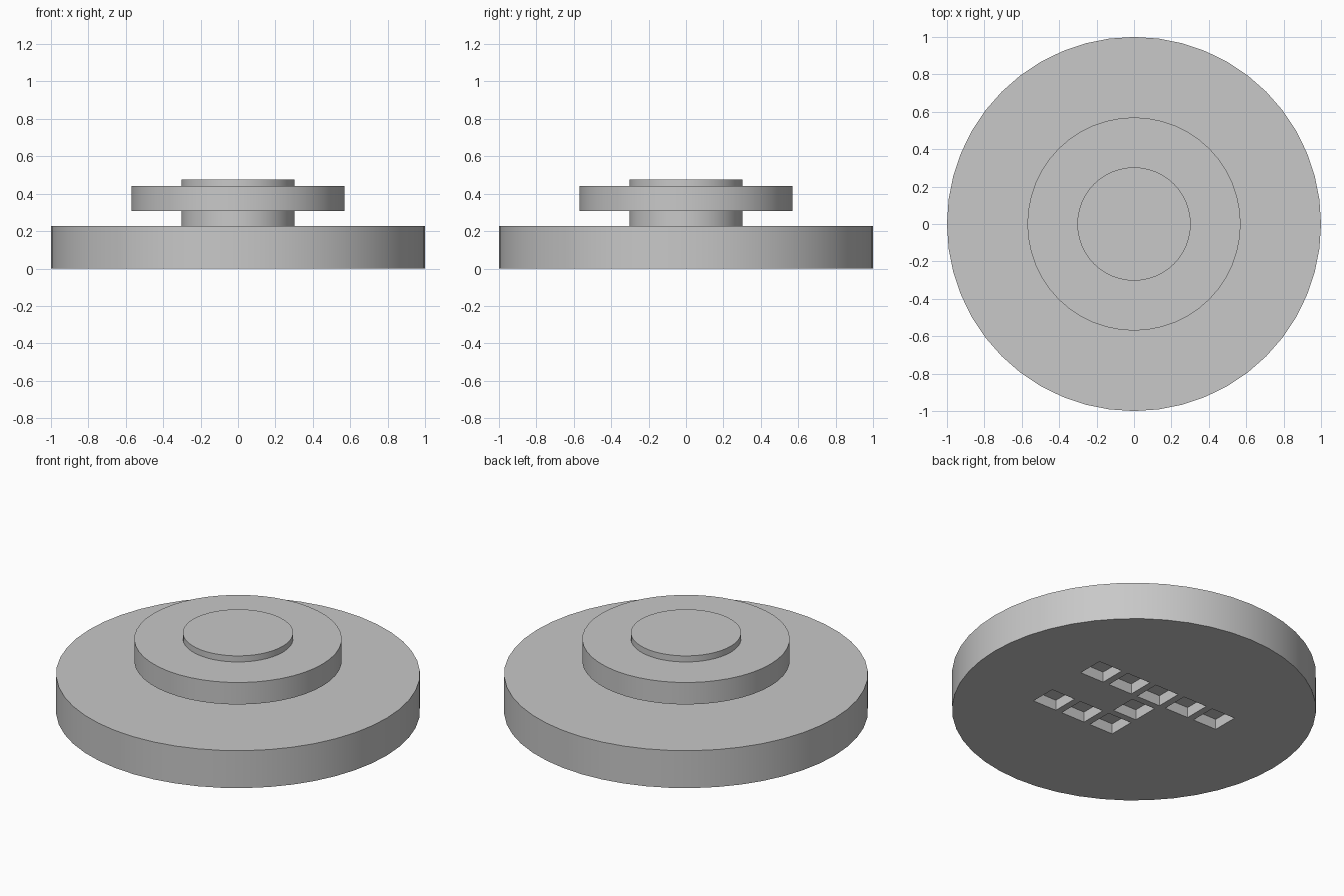
import bpy
import math

cube = bpy.data.objects.get("Cube")
if cube:
    bpy.data.objects.remove(cube, do_unlink=True)

# Single plain grey
grey = bpy.data.materials.new("plain_grey")
grey.use_nodes = True
colour = (0.58, 0.58, 0.58, 1)
grey.diffuse_color = colour
grey.node_tree.nodes["Principled BSDF"].inputs["Base Color"].default_value = colour


def disc(name, radius, low, high):
    """Upright cylinder between two heights."""
    bpy.ops.mesh.primitive_cylinder_add(
        vertices=48, radius=radius, depth=high - low, location=(0, 0, (low + high) / 2))
    part = bpy.context.object
    part.name = name
    part.data.materials.append(grey)
    return part


def smooth(part):
    bpy.ops.object.select_all(action="DESELECT")
    part.select_set(True)
    bpy.context.view_layer.objects.active = part
    bpy.ops.object.shade_smooth_by_angle(angle=math.radians(30))


# Stacked round parts
base = disc("base_disc", 1, 0, 0.227)
neck = disc("lower_neck", 0.303, 0.227, 0.307)
collar = disc("collar_disc", 0.57, 0.307, 0.44)
cap = disc("top_cap", 0.303, 0.44, 0.477)

# Square recesses in the underside, laid out on a grid
PITCH, SIZE, DEPTH = 0.202, 0.16, 0.063
rows = {1: range(-2, 3), 0: (0,), -1: range(0, 3)}
for row, columns in rows.items():
    for column in columns:
        bpy.ops.mesh.primitive_cube_add(size=1, location=(column * PITCH, row * PITCH, 0))
        cutter = bpy.context.object
        cutter.name = "recess_cutter"
        cutter.hide_render = True
        cutter.scale = (SIZE, SIZE, DEPTH * 2)
        cutter.data.materials.append(grey)
        cut = base.modifiers.new("recess", "BOOLEAN")
        cut.operation = "DIFFERENCE"
        cut.solver = "EXACT"
        cut.object = cutter
        bpy.context.view_layer.objects.active = base
        bpy.ops.object.modifier_apply(modifier=cut.name)
        bpy.data.objects.remove(cutter, do_unlink=True)

for part in (base, neck, collar, cap):
    smooth(part)
